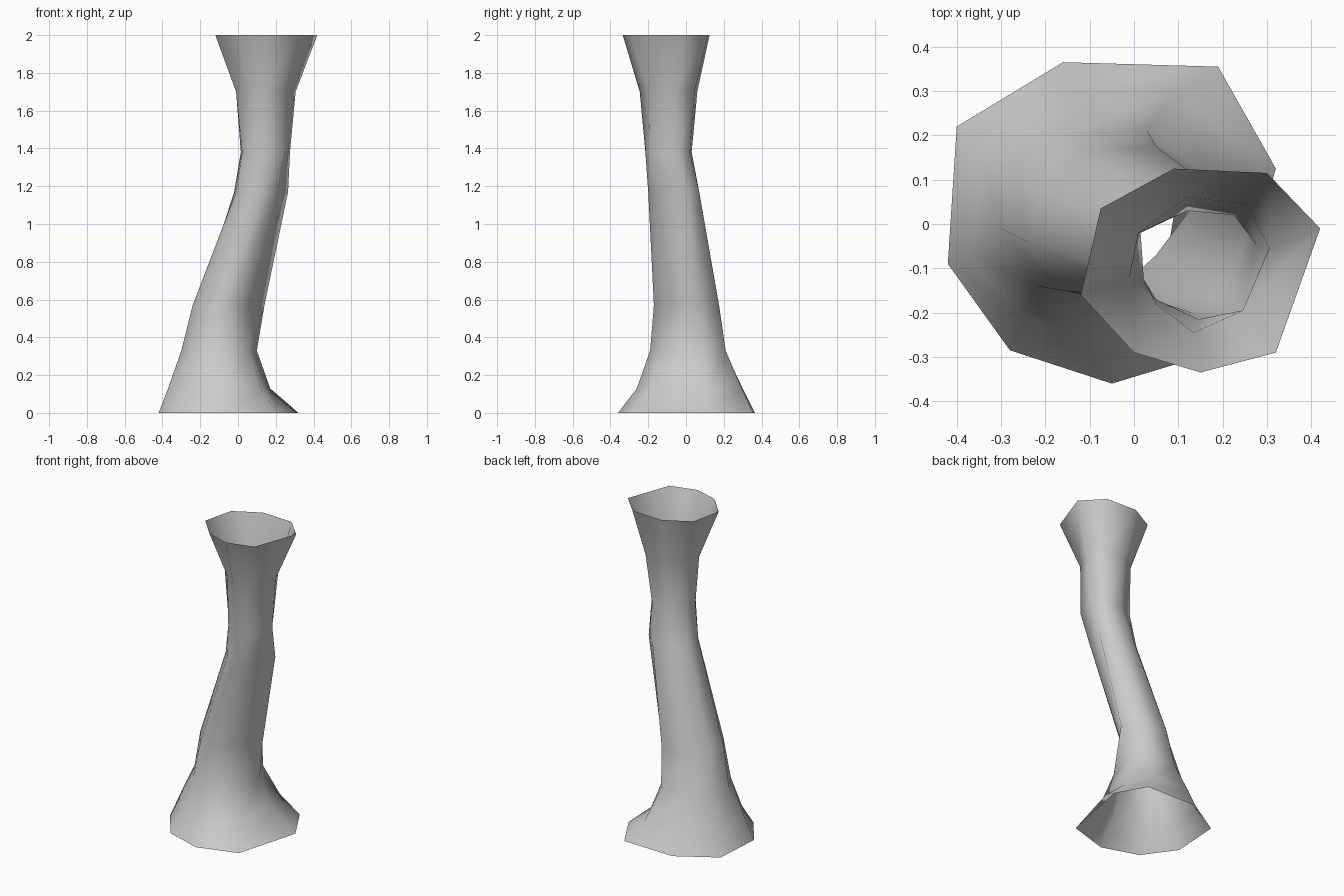
import bpy
import bmesh

cube = bpy.data.objects.get("Cube")
if cube:
    bpy.data.objects.remove(cube, do_unlink=True)

stone = bpy.data.materials.new("plain grey")
stone.use_nodes = True
grey = (0.6, 0.6, 0.6, 1)
stone.diffuse_color = grey
stone.node_tree.nodes["Principled BSDF"].inputs["Base Color"].default_value = grey

# Irregular eight-sided cross-sections, from the foot up to the rim
foot = [(-.16, .365), (.19, .355), (.32, .125), (.205, -.283),
        (-.05, -.36), (-.28, -.285), (-.42, -.09), (-.40, .22)]
flare = [(-.16, .30), (.09, .295), (.17, .11), (.12, -.17),
         (-.05, -.26), (-.25, -.21), (-.37, -.07), (-.34, .15)]
ankle = [(-.14, .205), (.03, .21), (.10, .08), (.07, -.10),
         (-.06, -.19), (-.22, -.14), (-.30, -.01), (-.26, .12)]
shin = [(-.11, .165), (.05, .175), (.14, .05), (.05, -.07),
        (-.06, -.17), (-.16, -.15), (-.24, -.04), (-.215, .065)]
bend = [(.07, .07), (.19, .07), (.265, 0), (.21, -.15),
        (.13, -.20), (.04, -.17), (-.01, -.11), (-.02, 0)]
neck = [(.12, .03), (.225, .02), (.275, -.045), (.245, -.19),
        (.145, -.215), (.05, -.17), (.022, -.125), (.015, -.02)]
collar = [(.12, .06), (.255, .045), (.305, -.055), (.245, -.195),
          (.135, -.245), (.05, -.18), (-.01, -.12), (.01, -.02)]
rim = [(.09, .125), (.30, .115), (.42, -.01), (.32, -.29),
       (.15, -.335), (0, -.29), (-.12, -.16), (-.075, .035)]

sections = [(0, foot), (.13, flare), (.33, ankle), (.57, shin),
            (1.17, bend), (1.38, neck), (1.70, collar), (2, rim)]


def build_tube(name, sections, material):
    """Skin an open, smooth tube through outlines at given heights."""
    bm = bmesh.new()
    rings = [[bm.verts.new((x, y, height)) for x, y in outline]
             for height, outline in sections]
    for low, high in zip(rings, rings[1:]):
        for i in range(len(low)):
            j = (i + 1) % len(low)
            bm.faces.new((low[j], low[i], high[i], high[j]))
    bmesh.ops.recalc_face_normals(bm, faces=bm.faces)
    for face in bm.faces:
        face.smooth = True
    mesh = bpy.data.meshes.new(name)
    bm.to_mesh(mesh)
    bm.free()
    mesh.materials.append(material)
    tube = bpy.data.objects.new(name, mesh)
    bpy.context.collection.objects.link(tube)
    return tube


# Leaning hollow column, open at both ends
build_tube("leaning_column", sections, stone)
